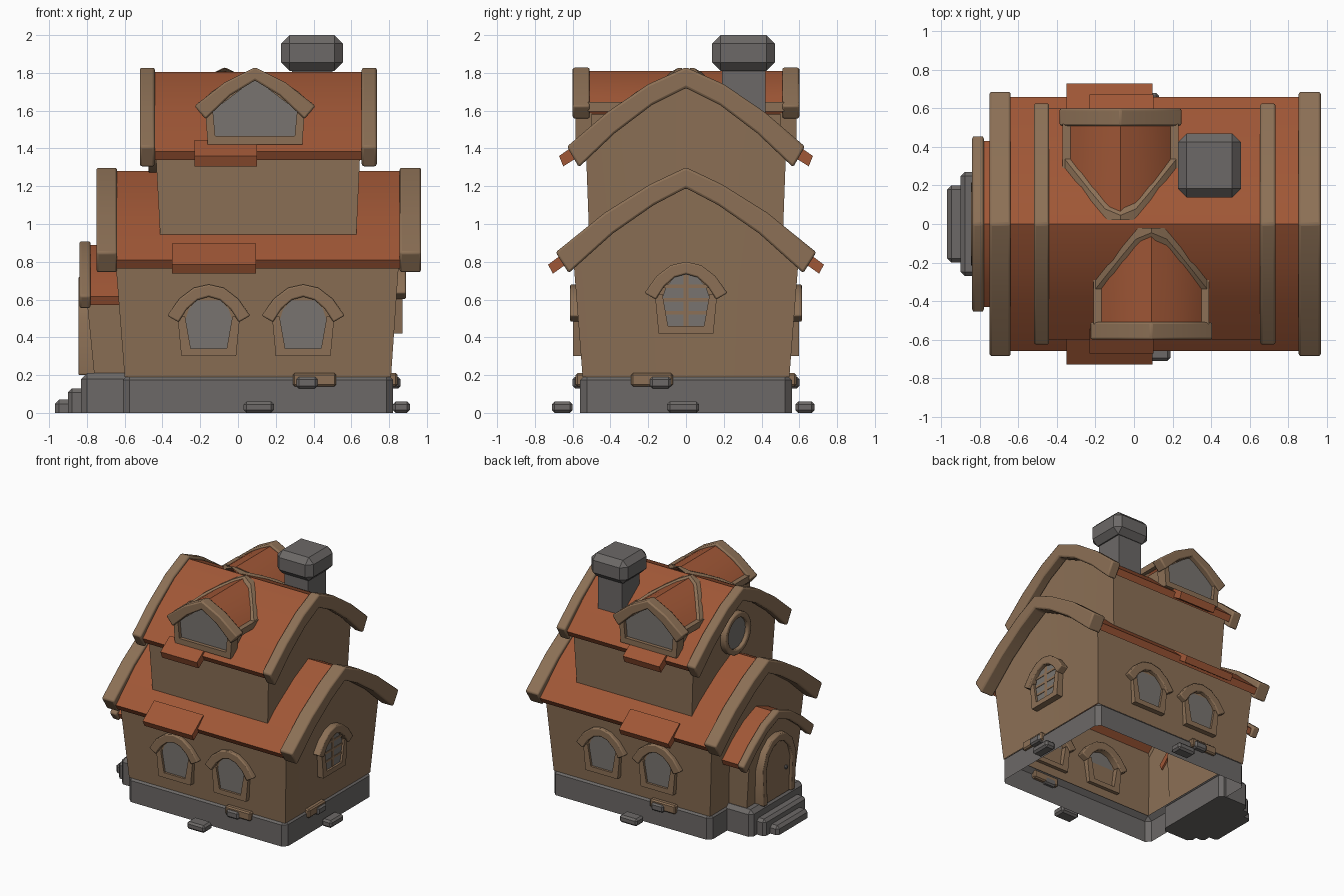
import bpy, bmesh, math

if "Cube" in bpy.data.objects:
    bpy.data.objects.remove(bpy.data.objects["Cube"])

def mat(name, r, g, b):
    m = bpy.data.materials.new(name)
    m.diffuse_color = (r, g, b, 1)
    m.use_nodes = True
    m.node_tree.nodes["Principled BSDF"].inputs["Base Color"].default_value = m.diffuse_color
    return m

WOOD = mat("wood", 0.262, 0.162, 0.092)
TILE = mat("roof_tile", 0.35, 0.095, 0.037)
STONE = mat("stone", 0.150, 0.140, 0.135)
GLASS = mat("window_glass", 0.190, 0.175, 0.160)

def finish(bm, name, m, bev=0):
    bmesh.ops.remove_doubles(bm, verts=bm.verts[:], dist=1e-5)
    bmesh.ops.recalc_face_normals(bm, faces=bm.faces[:])
    me = bpy.data.meshes.new(name)
    bm.to_mesh(me)
    bm.free()
    me.materials.append(m)
    ob = bpy.data.objects.new(name, me)
    bpy.context.collection.objects.link(ob)
    bpy.ops.object.select_all(action='DESELECT')
    ob.select_set(True)
    bpy.context.view_layer.objects.active = ob
    bpy.ops.object.shade_smooth_by_angle(angle=math.radians(28))
    if bev:
        b = ob.modifiers.new("bevel", 'BEVEL')
        b.width, b.segments, b.limit_method = bev, 2, 'ANGLE'
        b.angle_limit = math.radians(40)
    return ob

def band(name, A, B, w0, w1, axis, m, c=0, z=0, closed=False, open_bottom=False, bev=0):
    """Strip between two polylines A and B, extruded along an axis from w0 to w1."""
    bm = bmesh.new()
    def vert(p, w):
        u, v = p[0] + c, p[1] + z
        w = w(v) if callable(w) else w
        return bm.verts.new((w, u, v) if axis == 'x' else (u, w, v))
    a0, a1 = [vert(p, w0) for p in A], [vert(p, w1) for p in A]
    b0, b1 = [vert(p, w0) for p in B], [vert(p, w1) for p in B]
    n = len(A)
    for i in range(n if closed else n - 1):
        j = (i + 1) % n
        bm.faces.new((a0[i], a0[j], b0[j], b0[i]))
        bm.faces.new((a1[i], b1[i], b1[j], a1[j]))
        bm.faces.new((a0[i], a1[i], a1[j], a0[j]))
        if not open_bottom:
            bm.faces.new((b0[i], b0[j], b1[j], b1[i]))
    if not closed:
        for i in (0, n - 1):
            bm.faces.new((a0[i], b0[i], b1[i], a1[i]))
    return finish(bm, name, m, bev)

def box(name, x, y, z, m, bev=0.0, bottom=True, shell=False):
    """Box with chamfered edges; shell leaves top and bottom open."""
    bm = bmesh.new()
    bmesh.ops.create_cube(bm, size=1)
    for v in bm.verts:
        v.co = [r[0] if k < 0 else r[1] for k, r in zip(v.co, (x, y, z))]
    if bev:
        es = [e for e in bm.edges if bottom or max(v.co.z for v in e.verts) > z[0] + 1e-4]
        bmesh.ops.bevel(bm, geom=es, offset=bev, segments=1, affect='EDGES')
    if shell:
        bm.normal_update()
        bmesh.ops.delete(bm, geom=[f for f in bm.faces if abs(f.normal.z) > 0.95], context='FACES')
    return finish(bm, name, m)

def mir(half):
    return [(-y, z) for y, z in half[:0:-1]] + list(half)

def under(pts, s, t):
    return [(y * s, z - t) for y, z in pts]

# Gable profiles, from ridge to eave
LOW_BOARD = mir([(0, 1.30), (.19, 1.21), (.43, 1.06), (.69, .85)])
LOW_TILE = mir([(0, 1.28), (.19, 1.185), (.42, 1.03), (.66, .81)])
LOW_WALL = mir([(0, 1.25), (.18, 1.155), (.40, 1.0), (.595, .80)])
UP_BOARD = mir([(0, 1.83), (.2, 1.74), (.42, 1.59), (.63, 1.41)])
UP_HALF = [(0, 1.805), (.19, 1.72), (.40, 1.565), (.60, 1.385)]
UP_TILE = mir(UP_HALF)
UP_WALL = mir([(0, 1.775), (.18, 1.69), (.38, 1.535), (.53, 1.40)])
PORCH_BOARD = mir([(0, .91), (.16, .85), (.32, .74), (.46, .62)])
PORCH_TILE = mir([(0, .89), (.16, .83), (.31, .725), (.43, .615)])
PORCH_WALL = mir([(0, .86), (.15, .80), (.29, .69), (.33, .65)])

# Walls, flaring outwards towards the top
def flare(x, k, z0, z1):
    return lambda z: x + k * (min(max(z, z0), z1) - z0)

band("lower_wall", LOW_WALL, [(y * .92, .19) for y, z in LOW_WALL],
     flare(-.60, -.08, .2, .8), flare(.81, .07, .2, .8), 'x', WOOD, open_bottom=True)
band("upper_wall", UP_WALL, [(y * .965, .90) for y, z in UP_WALL],
     flare(-.41, -.06, .95, 1.4), flare(.625, .05, .95, 1.4), 'x', WOOD, open_bottom=True)
band("porch_wall", PORCH_WALL, [(y * .92, .19) for y, z in PORCH_WALL],
     flare(-.76, -.13, .2, .55), -.60, 'x', WOOD, open_bottom=True)

# Roof slabs and gable boards
for nm, tile, board, x0, x1, boards, t in (
        ("lower", LOW_TILE, LOW_BOARD, -.65, .86, ((-.75, -.64), (.855, .97)), .11),
        ("upper", UP_TILE, UP_BOARD, -.45, .66, ((-.52, -.44), (.655, .735)), .11),
        ("porch", PORCH_TILE, PORCH_BOARD, -.79, -.61, ((-.84, -.78),), .07)):
    band(nm + "_roof", tile, under(tile, .955, .045), x0, x1, 'x', TILE)
    for a, b in boards:
        band(nm + "_gable_board", board, under(board, .90, t), a, b, 'x', WOOD, bev=.012)

# Foundation, porch base and steps
box("foundation", (-.61, .82), (-.56, .56), (0, .21), STONE, .035, False, True)
box("porch_base", (-.83, -.56), (-.34, .34), (0, .21), STONE, .03, False)
box("upper_step", (-.90, -.80), (-.27, .27), (0, .13), STONE, .022, False)
box("lower_step", (-.97, -.86), (-.20, .20), (0, .07), STONE, .022, False)

# Arched window: facing along an axis, s = sign of the outward direction
ARCH = mir([(0, .315), (.06, .30), (.105, .25), (.125, .19)])
HOOD = mir([(0, .38), (.08, .362), (.155, .305), (.22, .215)])
HOOD_IN = mir([(0, .315), (.06, .298), (.115, .25), (.16, .18)])

def window(axis, s, c, z, face):
    band("window_frame", [(-.165, .21), (-.145, 0), (.145, 0), (.165, .21)],
         [(-.125, .21), (-.095, .04), (.095, .04), (.125, .21)],
         s * (face - .07), s * face, axis, WOOD, c, z)
    band("window_hood", HOOD, HOOD_IN, s * (face - .08), s * (face + .017), axis, WOOD, c, z, bev=.008)
    band("window_pane", ARCH, [(u * .78, .03) for u, v in ARCH],
         s * (face - .025), s * (face - .018), axis, GLASS, c, z)

for s in (-1, 1):
    for c in (-.155, .345):
        window('y', s, c, .30, .597)
window('x', 1, 0, .42, .872)
# Glazing bars of the side window
box("glazing_bar", (.85, .858), (-.012, .012), (.46, .73), WOOD)
for z in (.53, .60, .67):
    box("glazing_bar", (.85, .858), (-.12, .12), (z - .009, z + .009), WOOD)

# Round window in the left upper gable
ring = [(math.cos(a * math.tau / 20), math.sin(a * math.tau / 20)) for a in range(20)]
band("round_window_frame", [(.17 * u, .17 * v) for u, v in ring], [(.125 * u, .125 * v) for u, v in ring],
     -.475, -.40, 'x', WOOD, 0, 1.44, closed=True, bev=.01)
half = [(.13 * u, .13 * v) for u, v in ring[:11]]
band("round_window_pane", half, [(u, -v) for u, v in half], -.448, -.441, 'x', GLASS, 0, 1.44)

# Door in the porch
DOOR = mir([(0, .66), (.07, .64), (.13, .58), (.165, .48), (.15, .20)])
FRAME = mir([(0, .72), (.09, .70), (.17, .63), (.22, .50), (.20, .20)])
band("door_frame", FRAME, DOOR, -.845, -.74, 'x', WOOD, bev=.008)
band("door", DOOR, [(u * .9, .20) for u, v in DOOR], -.822, -.76, 'x', WOOD)
box("door_knob", (-.84, -.81), (-.125, -.095), (.39, .42), STONE, .008)

# Dormers, ending where they meet the upper roof
def roof_y(z):
    for (y0, z0), (y1, z1) in zip(UP_HALF, UP_HALF[1:]):
        if z >= z1:
            return max(0, y0 + (y1 - y0) * (z0 - z) / (z0 - z1))
    return .60

D_BOARD = mir([(0, 1.83), (.16, 1.75), (.32, 1.625)])
D_TILE = mir([(0, 1.81), (.08, 1.775), (.15, 1.735), (.22, 1.685), (.285, 1.62)])
D_TRIM = mir([(0, 1.825), (.08, 1.79), (.155, 1.75), (.23, 1.70), (.30, 1.635)])
for s, c in ((-1, .09), (1, -.07)):
    back = lambda z, s=s: s * max(roof_y(z) - .03, .02)
    lip = lambda z, s=s: s * (roof_y(z) + .045)
    band("dormer_wall", [(-.245, 1.61), (0, 1.78), (.245, 1.61)], [(-.235, 1.43), (0, 1.43), (.235, 1.43)],
         s * .545, back, 'y', WOOD, c)
    band("dormer_roof", D_TILE, under(D_TILE, .9, .04), s * .55, back, 'y', TILE, c)
    band("dormer_board", D_BOARD, under(D_BOARD, .82, .07), s * .51, s * .60, 'y', WOOD, c, bev=.01)
    band("dormer_valley_trim", D_TRIM, under(D_TRIM, .88, .05), lip, back, 'y', WOOD, c)
    band("dormer_post_frame", [(-.265, 1.62), (-.25, 1.42), (.25, 1.42), (.265, 1.62)],
         [(-.225, 1.62), (-.21, 1.465), (.21, 1.465), (.225, 1.62)], s * .50, s * .585, 'y', WOOD, c)
    band("dormer_pane", [(-.225, 1.60), (0, 1.77), (.225, 1.60)], [(-.21, 1.46), (0, 1.46), (.21, 1.46)],
         s * .548, s * .556, 'y', GLASS, c)
    for e in (-1, 1):
        x = sorted((c + e * .245, c + e * .30))
        box("dormer_eave_trim", x, sorted((s * .52, s * .28)), (1.595, 1.645), WOOD)

# Overhanging tile strips at the eaves
for s in (-1, 1):
    f = lambda pts: [(s * y, z) for y, z in pts]
    band("lower_eave_tiles", f([(.58, .897), (.73, .785)]), f([(.56, .84), (.705, .737)]), -.35, .095, 'x', TILE)
    band("upper_eave_tiles", f([(.55, 1.445), (.672, 1.36)]), f([(.53, 1.38), (.65, 1.305)]), -.23, .10, 'x', TILE)

# Chimney
box("chimney_stack", (.285, .50), (.19, .42), (1.50, 1.84), STONE)
box("chimney_cap", (.228, .555), (.138, .47), (1.81, 2.0), STONE, .045)

# Plaster chips and loose stones on the foundation and the ground
box("front_chip", (.29, .52), (-.585, -.53), (.14, .21), WOOD, .01)
box("front_stone", (.31, .42), (-.60, -.53), (.13, .19), STONE, .012)
box("back_chip", (-.31, -.08), (.53, .585), (.14, .21), WOOD, .01)
box("back_stone", (-.21, -.10), (.53, .60), (.13, .19), STONE, .012)
box("side_chip", (.79, .845), (-.29, -.07), (.14, .21), WOOD, .01)
box("side_stone", (.79, .86), (-.19, -.08), (.13, .19), STONE, .012)
box("front_ground_stone", (.03, .19), (-.71, -.60), (0, .06), STONE, .015)
box("back_ground_stone", (-.03, .13), (.58, .68), (0, .06), STONE, .015)
box("side_ground_stone", (.82, .91), (-.10, .07), (0, .06), STONE, .015)
